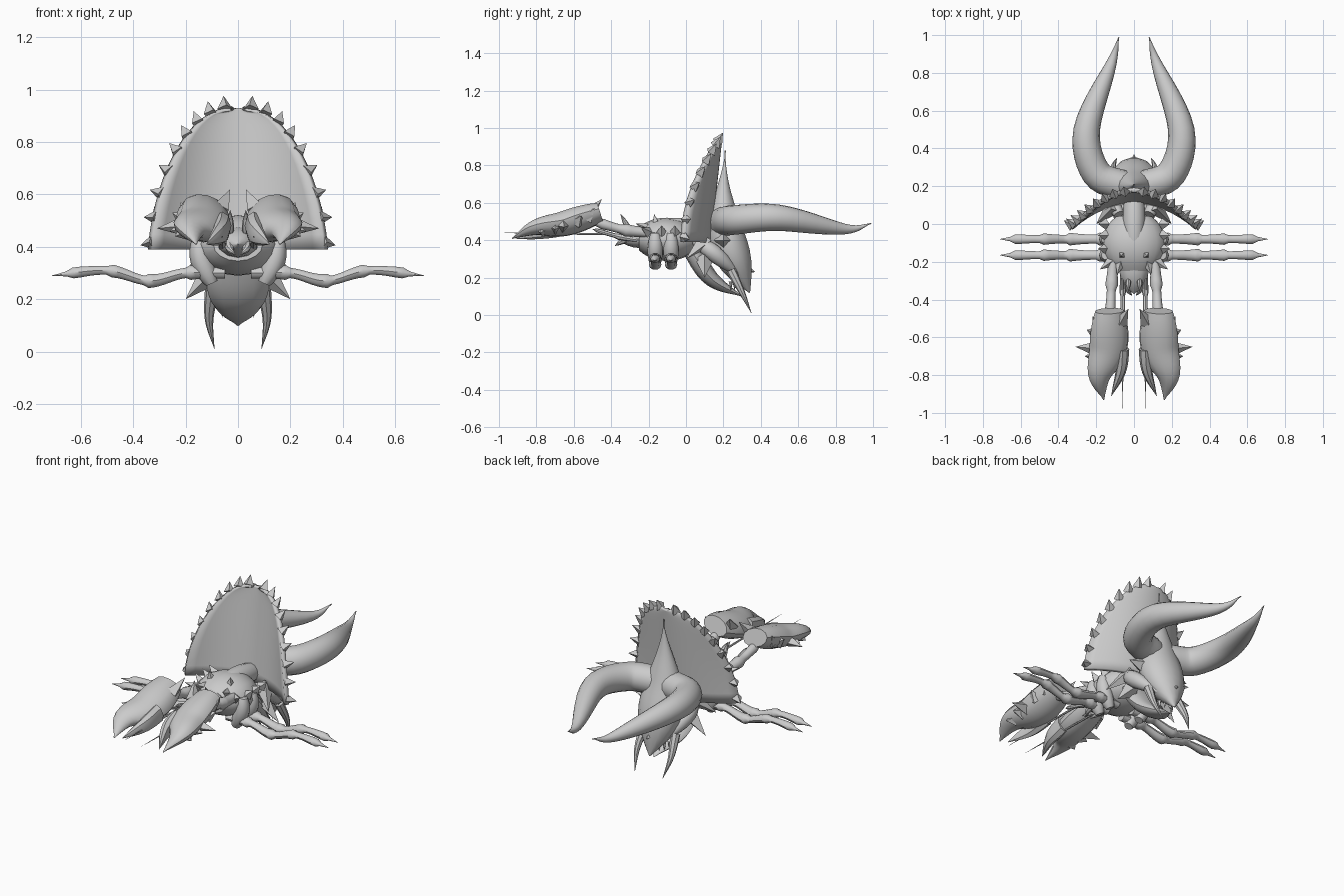
import bpy, bmesh
from math import sin, cos, pi, tau, radians
from mathutils import Vector

default_cube = bpy.data.objects.get("Cube")
if default_cube:
    bpy.data.objects.remove(default_cube, do_unlink=True)

# One flat material for everything
grey = (0.6, 0.6, 0.6, 1)
bone = bpy.data.materials.new("bone_grey")
bone.use_nodes = True
bone.diffuse_color = grey
bone.node_tree.nodes["Principled BSDF"].inputs["Base Color"].default_value = grey

UP = Vector((0, 0, 1))
BACK = Vector((0, 1, 0))


def finish(name, bm, mirror, angle):
    bmesh.ops.recalc_face_normals(bm, faces=bm.faces)
    mesh = bpy.data.meshes.new(name)
    bm.to_mesh(mesh)
    bm.free()
    mesh.materials.append(bone)
    part = bpy.data.objects.new(name, mesh)
    bpy.context.collection.objects.link(part)
    if mirror:
        part.modifiers.new("Mirror", "MIRROR").use_mirror_merge = False
    bpy.ops.object.select_all(action="DESELECT")
    part.select_set(True)
    bpy.context.view_layer.objects.active = part
    bpy.ops.object.shade_smooth_by_angle(angle=radians(angle))
    return part


# Thickness rules along a tube, from t = 0 to t = 1
def taper(power):
    return lambda t: 1 - t ** power


def swell(start):
    return lambda t: sin(pi * (start + (1 - start) * t))


def jointed(count):
    return lambda t: (0.65 + 0.35 * (t * count % 1) ** 2) * min(1.1 - t / 3, 6 - 6 * t)


def dome(t):
    return sin(pi * (0.1 + 0.8 * t)) ** 0.5


def skull_shape(t):
    return sin(pi * t ** 1.6)


def smooth_path(points, steps):
    """Catmull-Rom curve through the points."""
    pts = [Vector(p) for p in points]
    pts = [2 * pts[0] - pts[1]] + pts + [2 * pts[-1] - pts[-2]]
    path = []
    for a, b, c, d in zip(pts, pts[1:], pts[2:], pts[3:]):
        for k in range(steps):
            u = k / steps
            path.append(b + (c - a) * u / 2 + (2 * a - 5 * b + 4 * c - d) * u * u / 2
                        + (3 * b - a - 3 * c + d) * u ** 3 / 2)
    return path + [pts[-2]]


def tube(name, points, width, shape, flat=1.0, mirror=True, ref=UP, roll=0.0, sides=12, steps=6):
    """Skin elliptical rings along a smooth path; flat is height over width."""
    path = smooth_path(points, steps)
    lengths = [0]
    for p, q in zip(path, path[1:]):
        lengths.append(lengths[-1] + (q - p).length)
    bm = bmesh.new()
    rings = []
    for i, centre in enumerate(path):
        along = path[min(i + 1, len(path) - 1)] - path[max(i - 1, 0)]
        across = along.cross(ref).normalized()
        over = across.cross(along).normalized()
        radius = width * max(0.03, shape(lengths[i] / lengths[-1]))
        ring = []
        for k in range(sides):
            a = tau * k / sides
            u, v = cos(a), flat * sin(a)
            u, v = u * cos(roll) - v * sin(roll), u * sin(roll) + v * cos(roll)
            ring.append(bm.verts.new(centre + radius * (across * u + over * v)))
        rings.append(ring)
    for p, q in zip(rings, rings[1:]):
        for k in range(sides):
            n = (k + 1) % sides
            bm.faces.new((p[k], p[n], q[n], q[k]))
    bm.faces.new(rings[0])
    bm.faces.new(rings[-1])
    return finish(name, bm, mirror, 40)


def spikes(name, radius, pairs, mirror=True):
    """Four-sided points, each from a base to a tip."""
    bm = bmesh.new()
    for base, tip in pairs:
        base, tip = Vector(base), Vector(tip)
        turn = (tip - base).to_track_quat("Z", "Y")
        ring = [bm.verts.new(base + turn @ Vector((radius * cos(a), radius * sin(a), 0)))
                for a in (0, pi / 2, pi, -pi / 2)]
        top = bm.verts.new(tip)
        for p, q in zip(ring, ring[1:] + ring[:1]):
            bm.faces.new((p, q, top))
        bm.faces.new(ring)
    return finish(name, bm, mirror, 20)


# Skull frill: an arched shield, bowed forward towards its rim
def frill_point(angle, u):
    h = sin(angle)
    half_width = 0.335 * (1 - h ** 1.5) ** 0.42
    middle, rim = 0.12 + 0.06 * h, 0.19 * h * h - 0.02
    return Vector((half_width * u, middle + (rim - middle) * u * u, 0.39 + 0.54 * h))


bm = bmesh.new()
COLUMNS, ROWS = 16, 14
grid = [[bm.verts.new(frill_point(radians(86) * r / ROWS, 2 * c / COLUMNS - 1))
         for c in range(COLUMNS + 1)] for r in range(ROWS + 1)]
for low, high in zip(grid, grid[1:]):
    for c in range(COLUMNS):
        bm.faces.new((low[c], low[c + 1], high[c + 1], high[c]))
frill = finish("skull_frill", bm, False, 40)
shell = frill.modifiers.new("Thickness", "SOLIDIFY")
shell.thickness = 0.025
shell.offset = 0

# Spikes round the frill rim
rim_spikes = []
for k in range(9):
    base = frill_point(radians(3 + 10 * k), 0.97)
    outward = Vector((base.x, 0, base.z - 0.5)).normalized()
    rim_spikes.append((base, base + outward * 0.05 + BACK * 0.03))
spikes("frill_spikes", 0.03, rim_spikes)

# Skull and jaws
tube("skull", [(0, .21, .88), (0, .2, .62), (0, .22, .4), (0, .34, .12)], 0.13, skull_shape,
     flat=0.8, mirror=False, ref=BACK, sides=14)
tube("lower_jaw", [(0, .03, .34), (0, .14, .19), (0, .3, .1)], 0.12, swell(0.35), flat=0.4, mirror=False)
tube("cheek_bone", [(.08, .05, .4), (.12, .15, .33), (.06, .3, .2)], 0.045, swell(0.2))
tube("tusk", [(.1, .24, .24), (.11, .3, .12), (.09, .35, .01)], 0.026, taper(1.5), ref=BACK, sides=8)
spikes("cheek_spikes", 0.05, [((.1, .1, .3), (.2, .1, .2)), ((.1, .2, .4), (.2, .2, .4)),
                              ((.1, .1, .4), (.2, 0, .3))])
spikes("nose_horn", 0.05, [((0, .28, .26), (0, .37, .23))], mirror=False)
spikes("teeth", 0.012, [((x, .3 - x, .18), (x, .3 - x, .13)) for x in (.02, .04, .06)])

# Long curved brow horns
tube("brow_horn", [(.05, .2, .5), (.2, .27, .51), (.25, .5, .52), (.12, .85, .46), (.08, .99, .49)],
     0.08, taper(2.5), sides=16)

# Crab body, soft tail and head
tube("carapace", [(0, .04, .4), (0, -.25, .41)], 0.17, dome, flat=0.68, mirror=False, sides=16, steps=10)
tube("tail", [(0, -.15, .48), (0, .2, .43)], 0.06, dome, mirror=False)
tube("head", [(0, -.2, .42), (0, -.37, .41)], 0.08, taper(3), flat=0.75, mirror=False)
spikes("carapace_spikes", 0.03, [((.12, -.2, .44), (.18, -.24, .47)), ((.07, -.2, .46), (.09, -.27, .49)),
                                 ((.06, -.16, .48), (.07, -.17, .54))]
       + [((.15, y, .44), (.19, y, .48)) for y in (-.13, -.06, 0)])

# Face details
tube("eye_stalk", [(.03, -.3, .45), (.03, -.35, .54)], 0.015, swell(0.3), ref=BACK, sides=8)
tube("mouth_palp", [(.06, -.25, .4), (.06, -.36, .42), (.06, -.5, .46)], 0.02, jointed(2), sides=8)
tube("mandible", [(.03, -.3, .42), (.03, -.35, .39), (.01, -.38, .37)], 0.022, taper(2), sides=8)
tube("antenna", [(.06, -.28, .43), (.06, -.99, .44)], 0.006, taper(3), sides=6)

# Walking legs, two per side, swelling towards each joint
for label, y in (("front", -.165), ("rear", -.08)):
    tube(label + "_leg", [(x, y, z) for x, z in ((.05, .3), (.2, .3), (.34, .27), (.5, .31), (.71, .29))],
         0.036, jointed(4.5), flat=0.85, sides=10, steps=8)
    tube(label + "_leg_base", [(.15, y, .44), (.14, y, .35), (.1, y, .26)], 0.042, dome, ref=BACK, sides=10)

# Claw arms
tube("claw_arm", [(.11, -.2, .44), (.12, -.35, .46), (.13, -.55, .52)], 0.038, jointed(2.5))

# Broad pincers: palm with fixed finger, movable inner finger, thorns
tube("claw_palm", [(.13, -.46, .55), (.135, -.65, .49), (.18, -.8, .47), (.16, -.93, .41)],
     0.105, swell(0.27), flat=0.65, roll=-0.25)
tube("claw_finger", [(.06, -.66, .48), (.07, -.78, .45), (.12, -.91, .41)], 0.035, taper(2), flat=1.6, sides=8)
spikes("claw_thorns", 0.04, [((.07, -.52, .54), (.03, -.45, .62)), ((.19, -.53, .52), (.22, -.49, .57)),
                             ((.2, -.66, .48), (.31, -.65, .47)), ((.2, -.58, .5), (.25, -.56, .53)),
                             ((.2, -.7, .47), (.26, -.7, .46)), ((.2, -.77, .46), (.24, -.78, .44))])
